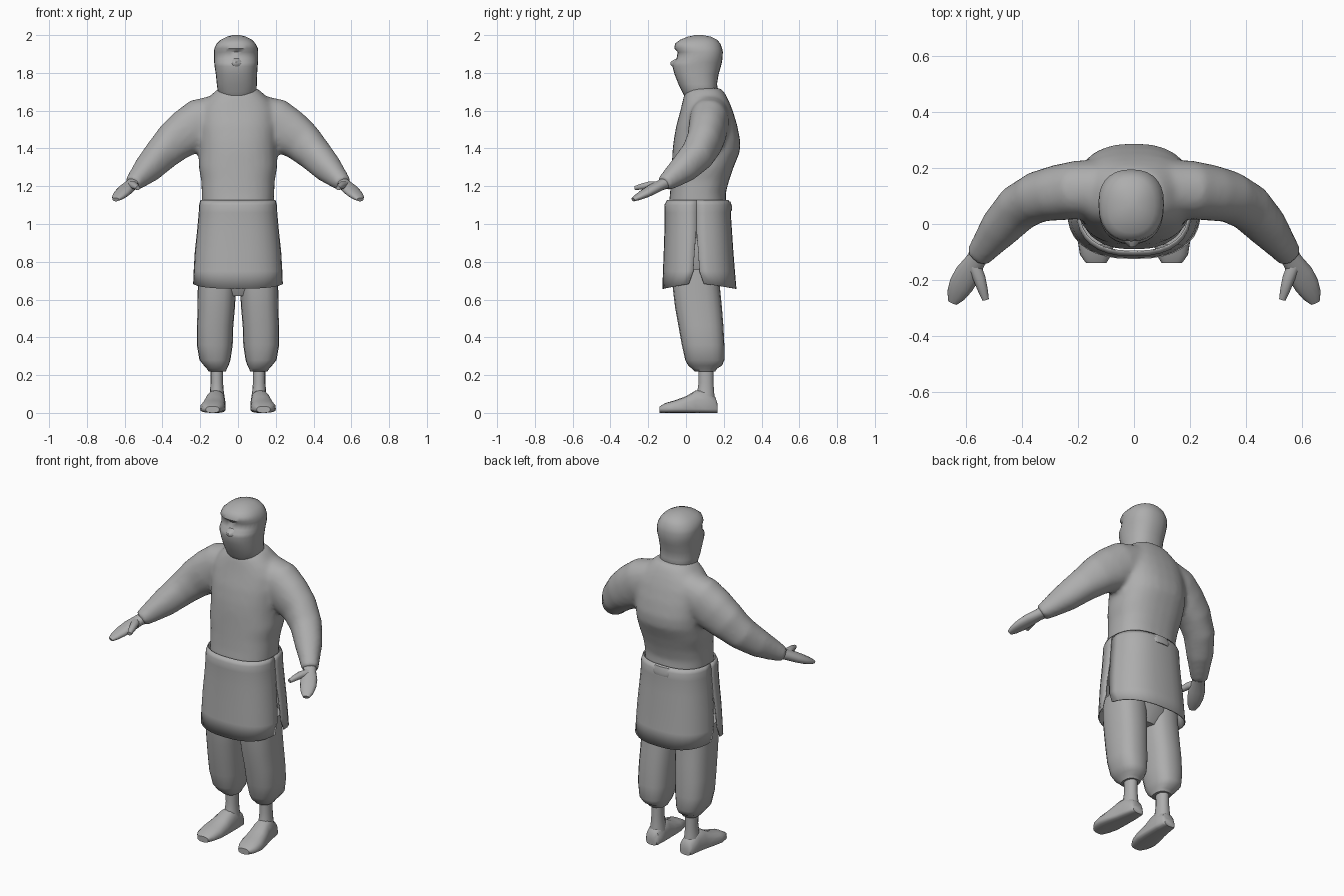
import bpy, bmesh, math
from mathutils import Vector

cloth = bpy.data.materials.new("plain_grey")
cloth.diffuse_color = (0.42, 0.42, 0.42, 1)


def section(ra, lo, mid, hi, e, n):
    """Rounded outline: half width ra, reaching from lo to hi with its widest line at mid."""
    pts = []
    for i in range(n):
        t = 2 * math.pi * i / n
        c, s = math.cos(t), math.sin(t)
        a = math.copysign(abs(c) ** (2 / e), c) * ra
        k = math.copysign(abs(s) ** (2 / e), s)
        pts.append((a, mid + k * (hi - mid if k > 0 else mid - lo)))
    return pts


def loft(name, rings, closed=True, angle=50):
    bm = bmesh.new()
    vs = [[bm.verts.new(p) for p in r] for r in rings]
    n = len(rings[0])
    for a, b in zip(vs, vs[1:]):
        for i in range(n if closed else n - 1):
            j = (i + 1) % n
            bm.faces.new((a[i], a[j], b[j], b[i]))
    if closed:
        bm.faces.new(vs[0])
        bm.faces.new(vs[-1])
    bmesh.ops.recalc_face_normals(bm, faces=bm.faces)
    me = bpy.data.meshes.new(name)
    bm.to_mesh(me)
    bm.free()
    me.materials.append(cloth)
    ob = bpy.data.objects.new(name, me)
    bpy.context.collection.objects.link(ob)
    smooth(ob, angle)
    return ob


def smooth(ob, angle=50):
    bpy.ops.object.select_all(action='DESELECT')
    ob.select_set(True)
    bpy.context.view_layer.objects.active = ob
    bpy.ops.object.shade_smooth_by_angle(angle=math.radians(angle))


def upright(name, rows, e=2.3, n=24, angle=50):
    """Rows of (z, centre x, half width, front y, back y)."""
    rings = []
    for z, xc, hw, yf, yb in rows:
        rings.append([(xc + a, b, z) for a, b in section(hw, yf, (yf + yb) / 2, yb, e, n)])
    return loft(name, rings, angle=angle)


def along(name, rows, s, e=2.2, n=14):
    """Rows of (x, y, z, horizontal radius, vertical radius) along a limb, s = side."""
    pts = [Vector((s * r[0], r[1], r[2])) for r in rows]
    rings = []
    for i, p in enumerate(pts):
        t = (pts[min(i + 1, len(pts) - 1)] - pts[max(i - 1, 0)]).normalized()
        u = t.cross(Vector((0, 0, 1))).normalized()
        v = u.cross(t)
        h, k = rows[i][3:]
        rings.append([p + u * a + v * b for a, b in section(h, -k, 0, k, e, n)])
    return loft(name, rings)


# Tunic: torso and both sleeves fused into one soft garment
tunic = upright("tunic", [
    (1.08, 0, .190, -.095, .215), (1.16, 0, .192, -.085, .210), (1.23, 0, .195, -.080, .228),
    (1.30, 0, .208, -.076, .252), (1.38, 0, .208, -.072, .285), (1.44, 0, .210, -.066, .288),
    (1.52, 0, .212, -.052, .272), (1.60, 0, .205, -.030, .248), (1.65, 0, .175, -.018, .228),
    (1.69, 0, .135, -.008, .208), (1.72, 0, .100, .010, .185)], e=2.4, n=28)
sleeves = [along("sleeve", [
    (.10, .125, 1.56, .105, .125), (.20, .122, 1.535, .105, .130), (.27, .112, 1.485, .100, .125),
    (.34, .098, 1.435, .092, .110), (.41, .060, 1.365, .086, .092), (.475, -.010, 1.295, .075, .078),
    (.53, -.080, 1.240, .055, .056), (.56, -.118, 1.212, .046, .042)], s, n=20) for s in (1, -1)]
bpy.ops.object.select_all(action='DESELECT')
for ob in sleeves + [tunic]:
    ob.select_set(True)
bpy.context.view_layer.objects.active = tunic
bpy.ops.object.join()
rm = tunic.modifiers.new("fuse", 'REMESH')
rm.mode = 'VOXEL'
rm.voxel_size = 0.014
rm.use_smooth_shade = True
sm = tunic.modifiers.new("soften", 'SMOOTH')
sm.factor = 0.5
sm.iterations = 7

# Hooded head with brow band, eye recess and mask
head = upright("hooded_head", [
    (1.645, -.005, .055, .020, .110), (1.67, -.005, .085, -.005, .150), (1.70, -.005, .102, -.020, .172),
    (1.74, -.006, .106, -.040, .164), (1.79, -.008, .109, -.060, .172), (1.835, -.010, .114, -.072, .185),
    (1.855, -.010, .116, -.070, .190), (1.875, -.010, .117, -.050, .193), (1.91, -.010, .117, -.044, .195),
    (1.93, -.010, .115, -.062, .191), (1.955, -.010, .103, -.058, .182), (1.975, -.009, .083, -.032, .165),
    (1.992, -.008, .050, .010, .130), (2.0, -.007, .018, .050, .090)], e=2.3, n=28)

# Nose ridge under the mask
loft("nose_ridge", [[(-.008 + a, y, z + b) for a, b in section(w, -h, 0, h, 2, 10)]
                    for y, z, w, h in ((-.03, 1.845, .05, .04), (-.06, 1.848, .032, .025),
                                       (-.082, 1.850, .010, .008))])


# Skirt panels, split by a widening slit at each side
def panel(name, sign):
    rings = []
    for z, hw, yf, yb, gap in ((1.125, .196, -.098, .222, 0), (1.10, .203, -.112, .236, 0),
                               (1.06, .205, -.110, .234, 0), (.97, .213, -.111, .240, 0),
                               (.85, .226, -.115, .248, .010), (.75, .232, -.119, .256, .016),
                               (.67, .236, -.122, .264, .040)):
        mid = .055
        reach = (mid - yf) if sign < 0 else (yb - mid)
        row, n = [], 16
        start = math.asin(min(1, (gap / reach) ** 1.25)) if gap else 0
        for i in range(n + 1):
            t = start + (math.pi - 2 * start) * i / n
            c, k = math.cos(t), math.sin(t)
            x = math.copysign(abs(c) ** .8, c) * hw
            drop = (.030 * (1 - k) - .013) if z < .7 else 0
            row.append((x, mid + sign * reach * k ** .8, z + drop))
        rings.append(row)
    ob = loft(name, rings, closed=False, angle=60)
    so = ob.modifiers.new("cloth", 'SOLIDIFY')
    so.thickness = .006
    so.offset = 0


panel("front_skirt", -1)
panel("back_skirt", 1)

# Hips close the inside of the skirt
upright("hips", [(.62, 0, .09, -.02, .14), (.70, 0, .18, -.065, .175),
                 (.90, 0, .19, -.08, .20), (1.10, 0, .19, -.09, .21)])

for s, side in ((-1, "left"), (1, "right")):
    # Baggy trouser leg gathered above the ankle
    upright(side + "_trouser_leg", [(z, s * x, w, f, b) for z, x, w, f, b in (
        (.22, .110, .046, .045, .155), (.235, .112, .054, .030, .165), (.25, .115, .065, .012, .190),
        (.28, .122, .082, -.004, .204), (.36, .123, .095, -.022, .203), (.46, .121, .096, -.040, .198),
        (.56, .115, .099, -.058, .190), (.66, .112, .101, -.070, .180), (.76, .110, .100, -.075, .175))],
        e=2.5, n=20)
    # Ankle
    upright(side + "_ankle", [(z, s * .112, w, f, b) for z, w, f, b in (
        (.06, .045, .045, .155), (.11, .037, .058, .150), (.16, .033, .066, .146),
        (.25, .033, .064, .146))], e=2.1, n=14)
    # Shoe with a flat sole, toes turned slightly out
    rings = []
    for y, x, w, top in ((.168, .112, .034, .045), (.155, .112, .044, .085), (.10, .115, .050, .125),
                         (.05, .120, .055, .118), (.0, .127, .062, .088), (-.06, .134, .067, .066),
                         (-.11, .137, .056, .052), (-.14, .135, .036, .034)):
        rings.append([(s * (x + a), y, b) for a, b in section(w, 0, .02, top, 2.6, 16)])
    loft(side + "_shoe", rings, angle=45)
    # Flat hand and separate thumb
    along(side + "_hand", [(.545, -.098, 1.222, .036, .032), (.568, -.135, 1.205, .036, .028),
                           (.595, -.180, 1.182, .046, .027), (.618, -.220, 1.160, .044, .023),
                           (.636, -.255, 1.142, .034, .017), (.647, -.280, 1.129, .018, .010)], s)
    along(side + "_thumb", [(.570, -.150, 1.205, .024, .022), (.552, -.195, 1.205, .022, .020),
                            (.540, -.235, 1.198, .018, .016), (.530, -.270, 1.190, .012, .011)], s, n=10)

# Knot of the sash at the back
upright("sash_knot", [(1.07, 0, .05, .215, .242), (1.09, 0, .06, .21, .245), (1.12, 0, .05, .205, .235)], n=12)
